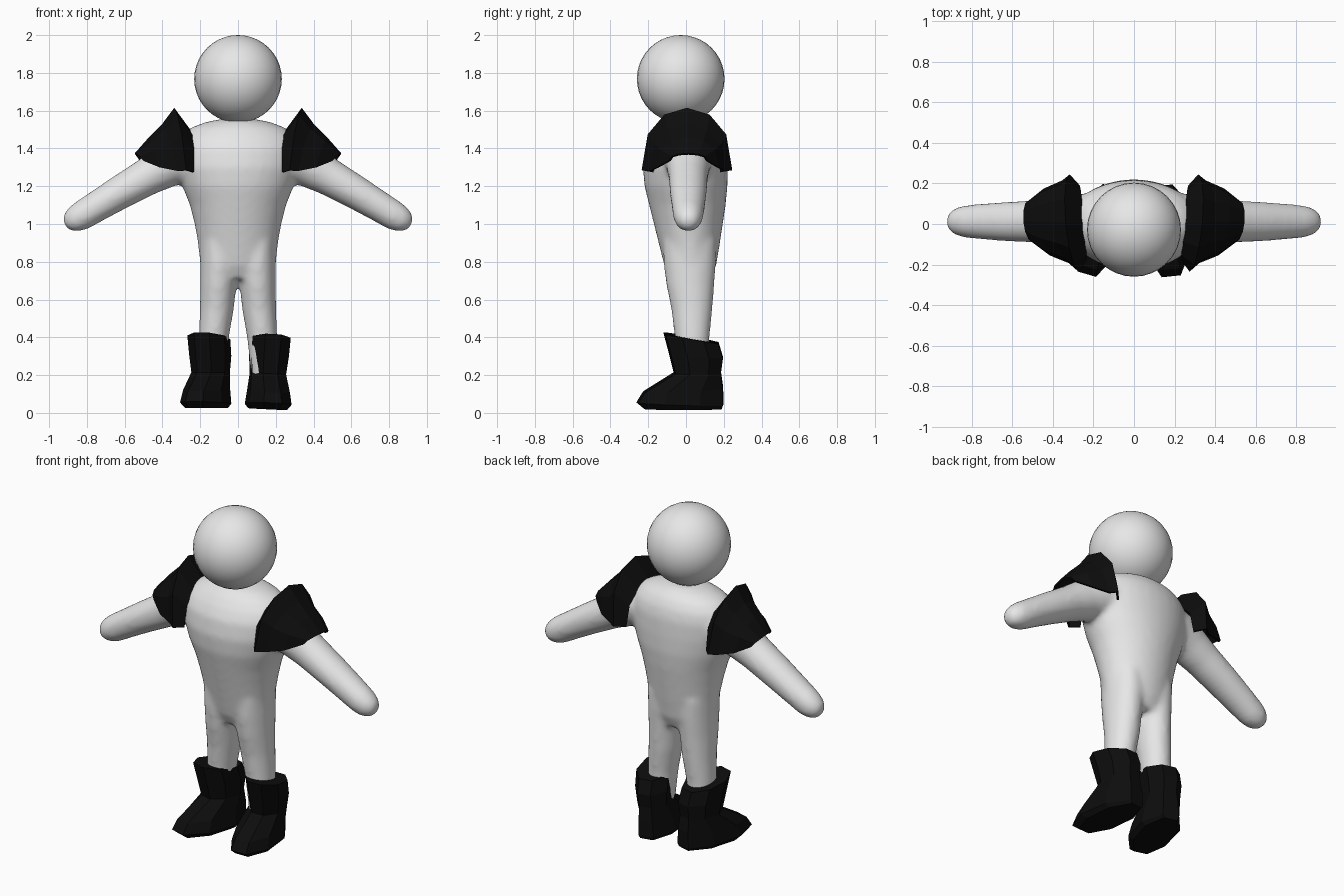
import bpy, bmesh, math
from mathutils import Vector, Matrix

if "Cube" in bpy.data.objects:
    bpy.data.objects.remove(bpy.data.objects["Cube"])


def material(name, value):
    m = bpy.data.materials.new(name)
    m.diffuse_color = (value, value, value, 1)
    m.use_nodes = True
    m.node_tree.nodes["Principled BSDF"].inputs["Base Color"].default_value = m.diffuse_color
    return m


SKIN = material("pale grey", 0.8)
BLACK = material("black", 0.004)


def loft(bm, rings, closed=True):
    """Skin a list of equal-length point rings; closed rings get end caps."""
    rows = [[bm.verts.new(p) for p in ring] for ring in rings]
    n = len(rows[0])
    for a, b in zip(rows, rows[1:]):
        for i in range(n if closed else n - 1):
            j = (i + 1) % n
            bm.faces.new((a[i], a[j], b[j], b[i]))
    if closed:
        bm.faces.new(rows[0][::-1])
        bm.faces.new(rows[-1])


def make_object(name, bm, mat):
    bmesh.ops.recalc_face_normals(bm, faces=bm.faces[:])
    mesh = bpy.data.meshes.new(name)
    bm.to_mesh(mesh)
    bm.free()
    mesh.materials.append(mat)
    ob = bpy.data.objects.new(name, mesh)
    bpy.context.collection.objects.link(ob)
    return ob


def oval(c, u, v, n=32):
    """Ellipse around c with half axes u and v."""
    c, u, v = Vector(c), Vector(u), Vector(v)
    return [c + u * math.cos(t) + v * math.sin(t)
            for t in (2 * math.pi * i / n for i in range(n))]


def upright(z, x0, x1, y0, y1):
    """Horizontal ellipse filling the given x and y ranges."""
    return oval(((x0 + x1) / 2, (y0 + y1) / 2, z),
                ((x1 - x0) / 2, 0, 0), (0, (y1 - y0) / 2, 0))


# Body: torso, legs and arms fused into one smooth skin
bm = bmesh.new()
torso = [(0.71, 0.17, -0.08, 0.13), (0.78, 0.20, -0.115, 0.16),
         (0.9, 0.212, -0.145, 0.18), (1.0, 0.23, -0.17, 0.195),
         (1.1, 0.255, -0.195, 0.21), (1.2, 0.295, -0.22, 0.22),
         (1.3, 0.325, -0.228, 0.22), (1.4, 0.33, -0.212, 0.215),
         (1.46, 0.305, -0.18, 0.20), (1.51, 0.25, -0.14, 0.17),
         (1.54, 0.17, -0.10, 0.13), (1.555, 0.09, -0.06, 0.09)]
loft(bm, [upright(z, -w, w, y0, y1) for z, w, y0, y1 in torso])

leg = [(0.15, 0.075, 0.205, -0.045, 0.12), (0.4, 0.048, 0.208, -0.06, 0.125),
       (0.55, 0.022, 0.202, -0.078, 0.14), (0.68, 0.008, 0.2, -0.105, 0.15),
       (0.8, 0.0, 0.2, -0.12, 0.16), (0.92, 0.02, 0.2, -0.12, 0.16)]
arm = [(0.15, 1.36, 0.13, 0.14), (0.27, 1.35, 0.13, 0.135),
       (0.38, 1.305, 0.115, 0.115), (0.48, 1.25, 0.10, 0.104),
       (0.62, 1.17, 0.09, 0.098), (0.75, 1.092, 0.082, 0.088),
       (0.83, 1.043, 0.078, 0.08), (0.87, 1.02, 0.068, 0.07),
       (0.9, 1.003, 0.05, 0.05), (0.915, 0.994, 0.025, 0.025)]
slope = Vector((0.51, 0, 0.86))
for s in (-1, 1):
    loft(bm, [upright(z, s * a, s * b, y0, y1) for z, a, b, y0, y1 in leg])
    loft(bm, [oval((s * x, 0.012, z), (s * slope.x * r, 0, slope.z * r), (0, ry, 0))
              for x, z, r, ry in arm])
body = make_object("body", bm, SKIN)
remesh = body.modifiers.new("fuse", 'REMESH')
remesh.mode = 'VOXEL'
remesh.voxel_size = 0.016
remesh.use_smooth_shade = True
smooth = body.modifiers.new("soften", 'SMOOTH')
smooth.factor = 0.5
smooth.iterations = 8

# Head
bm = bmesh.new()
bmesh.ops.create_uvsphere(bm, u_segments=32, v_segments=20, radius=0.232)
bmesh.ops.translate(bm, verts=bm.verts[:], vec=(0, -0.028, 1.768))
for f in bm.faces:
    f.smooth = True
make_object("head", bm, SKIN)

# Shoulder guards: flared arches (x at base, x at top, y range, base z, top z)
arches = [(0.25, 0.245, -0.18, 0.19, 1.275, 1.49),
          (0.295, 0.337, -0.235, 0.245, 1.285, 1.615),
          (0.335, 0.40, -0.195, 0.215, 1.28, 1.53),
          (0.43, 0.47, -0.155, 0.175, 1.30, 1.46),
          (0.51, 0.545, -0.09, 0.115, 1.335, 1.375)]
for s, side in ((-1, "left"), (1, "right")):
    rings = []
    for xb, xt, y0, y1, zb, zt in arches:
        ring = []
        for i in range(7):
            t = math.pi * i / 6
            up = math.sin(t)
            y = (y0 + y1) / 2 - (y1 - y0) / 2 * math.cos(t)
            ring.append((s * (xb + (xt - xb) * up + 0.09 * y), y, zb + (zt - zb) * up ** 0.8))
        rings.append(ring)
    bm = bmesh.new()
    loft(bm, rings, closed=False)
    guard = make_object(side + "_shoulder_guard", bm, BLACK)
    shell = guard.modifiers.new("thickness", 'SOLIDIFY')
    shell.thickness = 0.012
    shell.offset = -1

# Boots: octagonal rings (z at front, z at back, half width, y range)
boot = [(0.012, 0.012, 0.095, -0.22, 0.185), (0.045, 0.03, 0.115, -0.26, 0.19),
        (0.10, 0.12, 0.105, -0.225, 0.19), (0.20, 0.20, 0.092, -0.06, 0.18),
        (0.30, 0.28, 0.10, -0.085, 0.19), (0.41, 0.36, 0.102, -0.115, 0.165)]
for side, x, yaw, tilt, lift in (("left", -0.145, -16, 0, 0.015), ("right", 0.148, 6, 3, 0.008)):
    rings = []
    for zf, zb, w, y0, y1 in boot:
        ring = []
        for i in range(8):
            t = math.pi * (i + 0.5) / 4
            k = 0.5 - 0.5 * math.sin(t) / math.sin(3 * math.pi / 8)
            ring.append((w * math.cos(t) * 1.08, y1 + (y0 - y1) * k, zb + (zf - zb) * k))
        rings.append(ring)
    bm = bmesh.new()
    loft(bm, rings)
    pivot = Vector((x, 0.06, lift))
    turn = (Matrix.Translation(pivot) @ Matrix.Rotation(math.radians(yaw), 4, 'Z')
            @ Matrix.Rotation(math.radians(tilt), 4, 'Y') @ Matrix.Translation((0, -0.06, 0)))
    bmesh.ops.transform(bm, matrix=turn, verts=bm.verts[:])
    make_object(side + "_boot", bm, BLACK)
